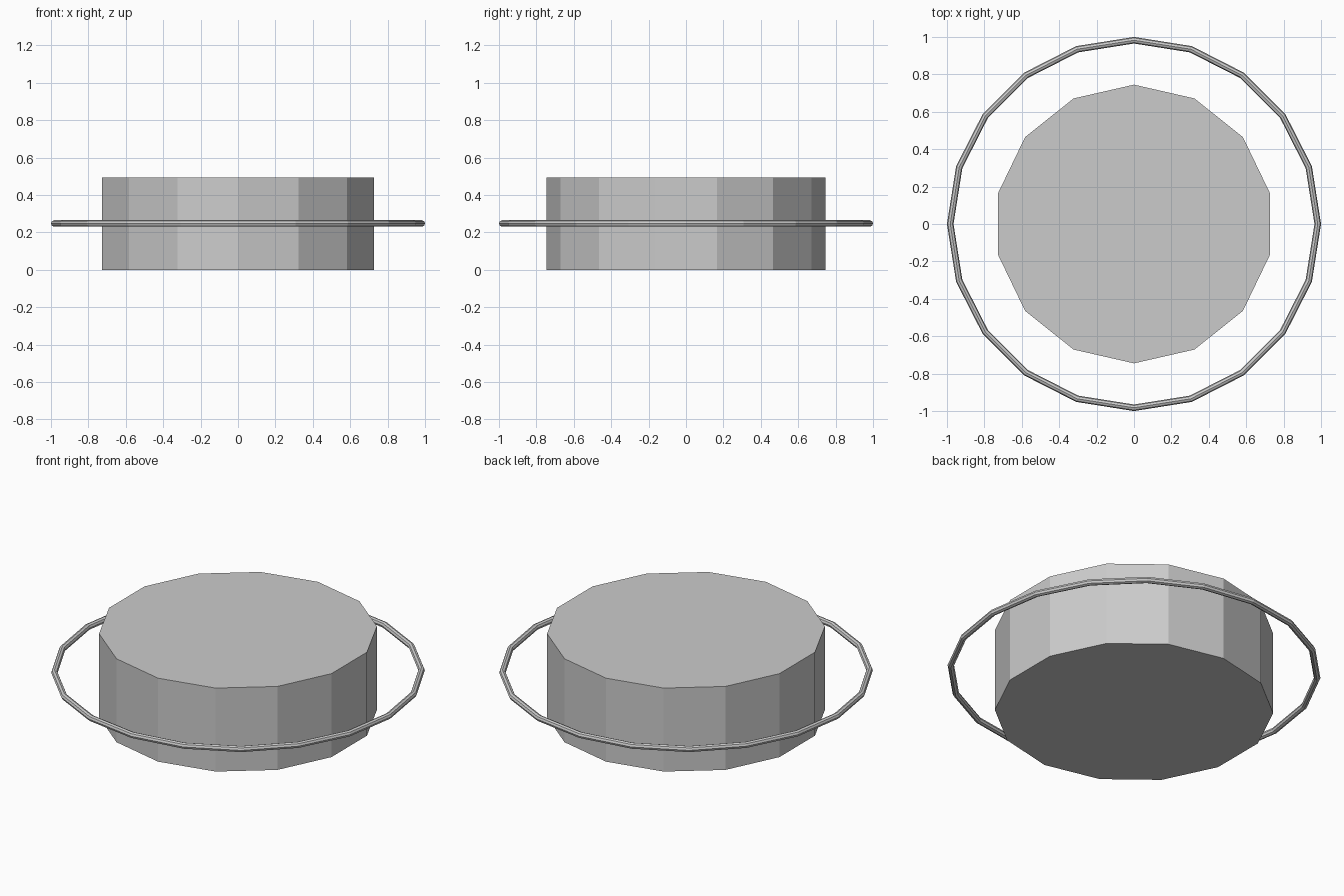
import bpy
from math import pi

if "Cube" in bpy.data.objects:
    bpy.data.objects.remove(bpy.data.objects["Cube"])

HEIGHT = 0.493

# Solid 14-sided drum with a corner on the y axis
bpy.ops.mesh.primitive_cylinder_add(vertices=14, radius=0.745, depth=HEIGHT,
                                    location=(0, 0, HEIGHT / 2), rotation=(0, 0, pi))
bpy.context.object.name = "drum"

# Thin 20-sided ring floating around the middle
bpy.ops.mesh.primitive_torus_add(major_segments=20, minor_segments=8,
                                 major_radius=0.9825, minor_radius=0.0175,
                                 location=(0, 0, 0.248))
bpy.context.object.name = "outer_ring"

# Flat faces and applied rotation
for ob in bpy.data.objects:
    ob.select_set(True)
bpy.ops.object.transform_apply(location=False, rotation=True, scale=True)
bpy.ops.object.shade_flat()
